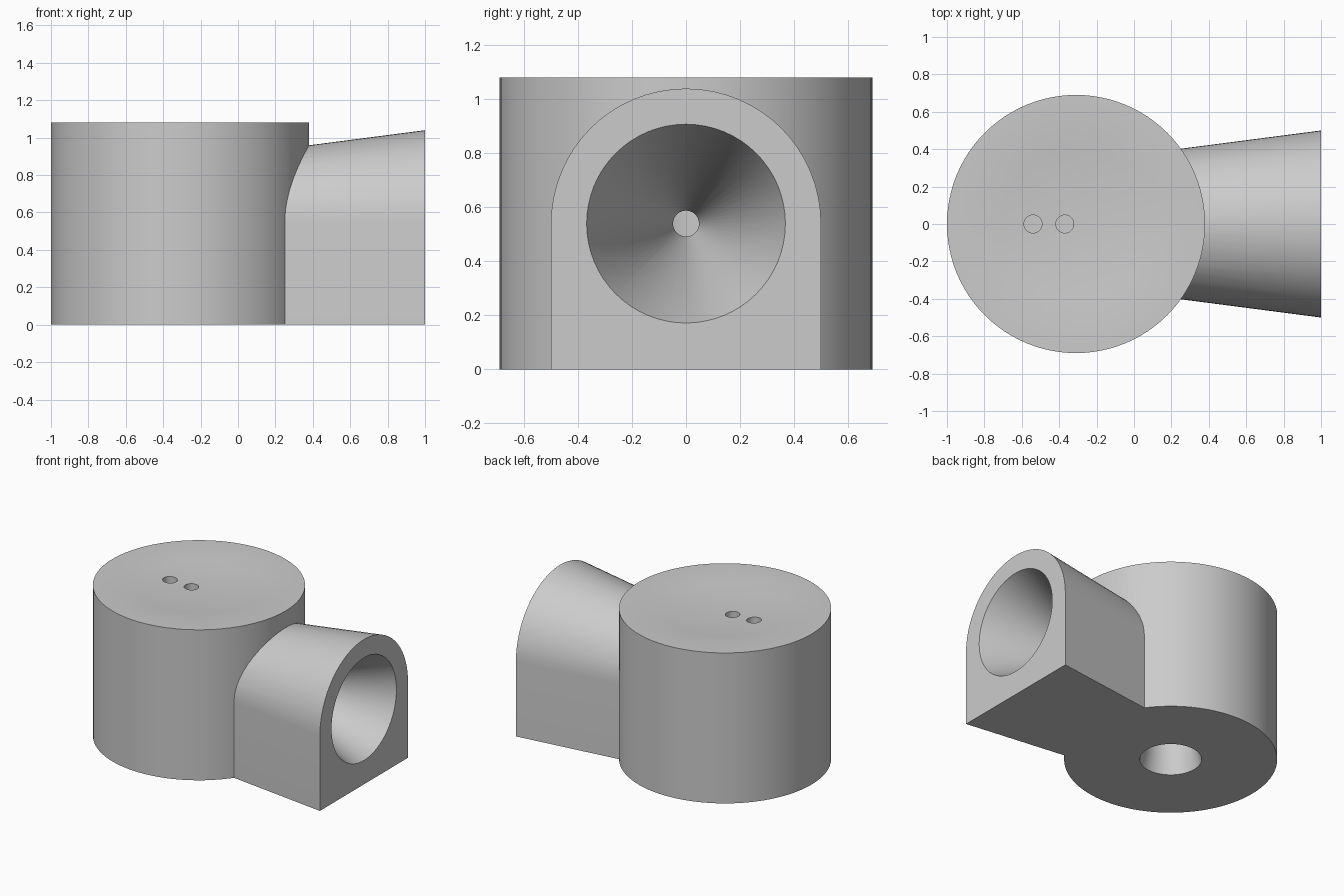
import bpy, bmesh, math
from mathutils import Matrix, Vector

cube = bpy.data.objects.get("Cube")
if cube:
    bpy.data.objects.remove(cube, do_unlink=True)

AXIS_X, HORN_Z, HEIGHT = -0.31, 0.54, 1.08

grey = bpy.data.materials.new("plain grey")
grey.use_nodes = True
grey.diffuse_color = (0.6, 0.6, 0.6, 1)
grey.node_tree.nodes["Principled BSDF"].inputs["Base Color"].default_value = (0.6, 0.6, 0.6, 1)


def finish(name, bm):
    bmesh.ops.remove_doubles(bm, verts=bm.verts, dist=1e-5)
    bmesh.ops.recalc_face_normals(bm, faces=bm.faces)
    mesh = bpy.data.meshes.new(name)
    bm.to_mesh(mesh)
    bm.free()
    mesh.materials.append(grey)
    obj = bpy.data.objects.new(name, mesh)
    bpy.context.collection.objects.link(obj)
    return obj


def lathe(name, profile, place, steps=64):
    """Spin (radius, height) points round z, then place the solid."""
    bm = bmesh.new()
    verts = [bm.verts.new((r, 0, h)) for r, h in profile]
    edges = [bm.edges.new(pair) for pair in zip(verts, verts[1:])]
    bmesh.ops.spin(bm, geom=verts + edges, cent=(0, 0, 0), axis=(0, 0, 1),
                   angle=math.tau, steps=steps, use_merge=True)
    bm.transform(place)
    return finish(name, bm)


def combine(target, tool, operation):
    mod = target.modifiers.new(operation, 'BOOLEAN')
    mod.operation, mod.solver, mod.object = operation, 'EXACT', tool
    bpy.context.view_layer.objects.active = target
    bpy.ops.object.modifier_apply(modifier=mod.name)
    bpy.data.objects.remove(tool, do_unlink=True)


# Round body with a shallow dished top
dish = [(0.54 * i / 4, HEIGHT - 0.03 * (1 - (i / 4) ** 2)) for i in range(4, -1, -1)]
body = lathe("body", [(0, 0), (0.69, 0), (0.69, HEIGHT)] + dish,
             Matrix.Translation((AXIS_X, 0, 0)), 96)

# Flared arch-shaped horn on the side
bm = bmesh.new()
rings = []
for x, radius in ((0.0, 0.37), (1.0, 0.5)):
    arch = [(radius, 0)]
    arch += [(radius * math.cos(a), HORN_Z + radius * math.sin(a))
             for a in (math.pi * i / 32 for i in range(33))]
    arch.append((-radius, 0))
    rings.append([bm.verts.new((x, y, z)) for y, z in arch])
    bm.faces.new(rings[-1])
count = len(rings[0])
for i in range(count):
    j = (i + 1) % count
    bm.faces.new((rings[0][i], rings[0][j], rings[1][j], rings[1][i]))
combine(body, finish("horn", bm), 'UNION')

# Bore in the underside, with a tapered mouth
bore = lathe("bore", [(0, -0.1), (0.2, -0.1), (0.2, 0), (0.175, 0.11), (0.175, 0.7), (0, 0.7)],
             Matrix.Translation((AXIS_X, 0, 0)))
combine(body, bore, 'DIFFERENCE')

# Conical mouth narrowing to a small passage that meets the bore
mouth = lathe("mouth", [(0, -0.25), (0.048, -0.25), (0.048, 0.25), (0.368, 1), (0.368, 1.1), (0, 1.1)],
              Matrix.Translation((0, 0, HORN_Z)) @ Matrix.Rotation(math.pi / 2, 4, 'Y'))
combine(body, mouth, 'DIFFERENCE')

# Two small holes in the top
for x in (-0.54, -0.37):
    hole = lathe("hole", [(0, 0.8), (0.048, 0.8), (0.048, 1.2), (0, 1.2)],
                 Matrix.Translation((x, 0, 0)), 32)
    combine(body, hole, 'DIFFERENCE')

body.name = "horn_housing"
bpy.ops.object.select_all(action='DESELECT')
body.select_set(True)
bpy.context.view_layer.objects.active = body
bpy.ops.object.shade_smooth_by_angle(angle=math.radians(25))
